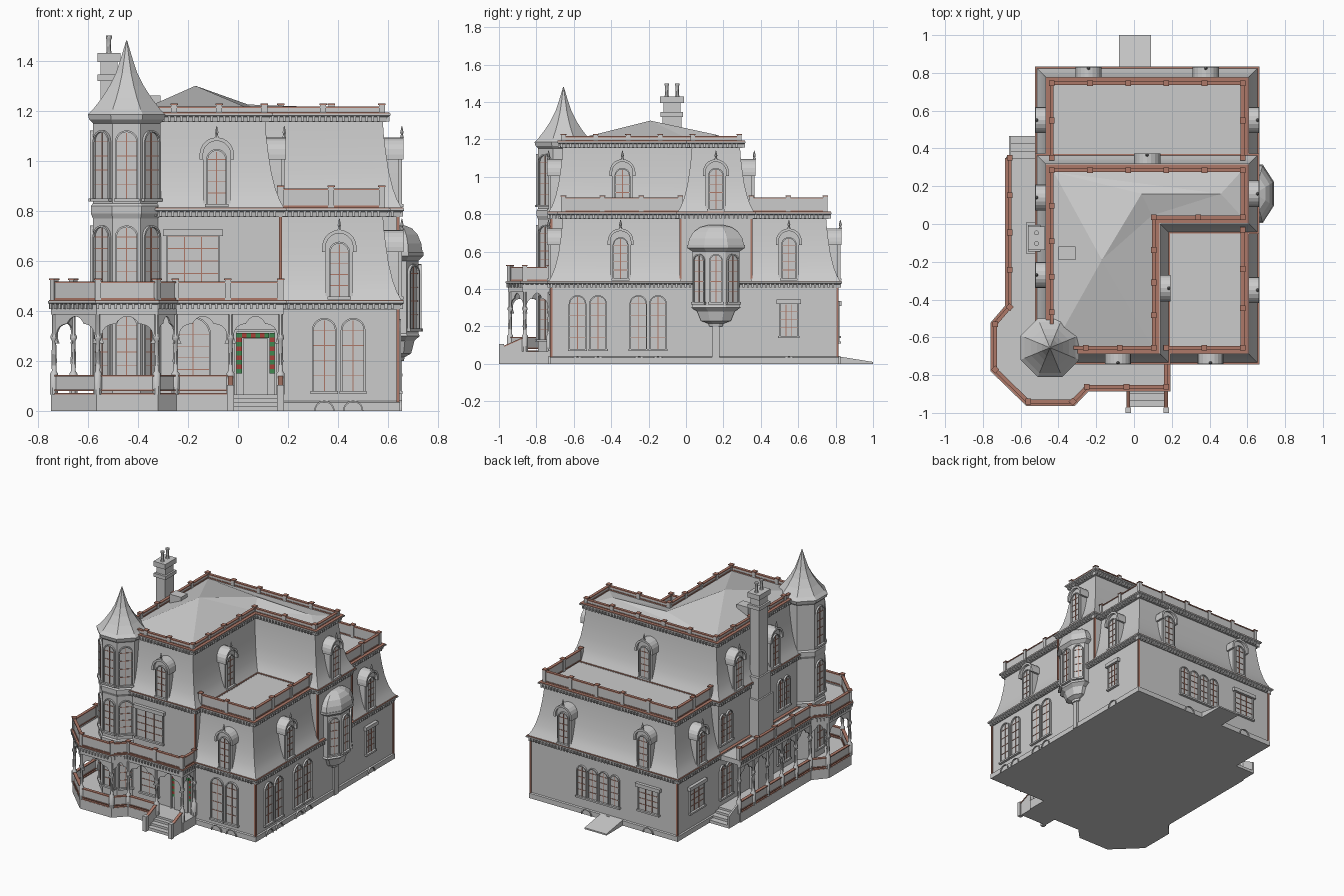
import bpy, bmesh
from math import sin, cos, pi, radians, atan2, hypot
from mathutils import Matrix, Vector

if "Cube" in bpy.data.objects:
    bpy.data.objects.remove(bpy.data.objects["Cube"])

parts = {}
I = Matrix.Identity(4)

def mat(name, c):
    m = bpy.data.materials.new(name)
    m.diffuse_color = (*c, 1)
    m.use_nodes = True
    m.node_tree.nodes["Principled BSDF"].inputs["Base Color"].default_value = m.diffuse_color
    return m
TRIM = mat("terracotta", (0.42, 0.19, 0.14))
MATS = {"trim": TRIM, "muntins": TRIM, "green_panes": mat("green", (0.05, 0.25, 0.08)),
        "red_panes": mat("red", (0.4, 0.05, 0.04))}

def B(name):
    return parts.setdefault(name, bmesh.new()) if name not in parts else parts[name]

def prism(name, pts, vec, M=I):
    bm, v = B(name), Vector(vec)
    a = [bm.verts.new(M @ Vector(p)) for p in pts]
    b = [bm.verts.new(M @ (Vector(p) + v)) for p in pts]
    bm.faces.new(a); bm.faces.new(b[::-1])
    for i in range(len(a)):
        j = (i + 1) % len(a)
        bm.faces.new((a[i], b[i], b[j], a[j]))

def slab(name, poly, z0, z1):
    prism(name, [(x, y, z0) for x, y in poly], (0, 0, z1 - z0))

def box(name, x0, x1, y0, y1, z0, z1, M=I):
    prism(name, [(x0, y0, z0), (x1, y0, z0), (x1, y1, z0), (x0, y1, z0)], (0, 0, z1 - z0), M)

def frame(x, y, deg):  # local -y points out of the wall
    return Matrix.Translation((x, y, 0)) @ Matrix.Rotation(radians(deg), 4, 'Z')

def offset(path, d, closed=False):
    P, n, out = [Vector(p) for p in path], len(path), []
    for i in range(n):
        e = [(P[(k + 1) % n] - P[k]).normalized() for k in ((i - 1) % n, i)]
        if not closed and i == 0: e[0] = e[1]
        if not closed and i == n - 1: e[1] = e[0]
        a, b = [Vector((t.y, -t.x)) for t in e]
        out.append(tuple(P[i] + (a + b) / (1 + a.dot(b)) * d))
    return out

def sweep(name, path, prof, closed=False, solid=True):
    bm, n, m = B(name), len(path), len(prof)
    R = [[bm.verts.new((*p, z)) for p in offset(path, d, closed)] for d, z in prof]
    for k in range(m if solid else m - 1):
        a, b = R[k], R[(k + 1) % m]
        for i in range(n if closed else n - 1):
            j = (i + 1) % n
            bm.faces.new((a[i], a[j], b[j], b[i]))
    if solid and not closed:
        bm.faces.new([r[0] for r in R]); bm.faces.new([r[-1] for r in R][::-1])

def along(path, step, closed=False):
    pts = list(path) + ([path[0]] if closed else [])
    out = []
    for (x0, y0), (x1, y1) in zip(pts, pts[1:]):
        n = max(1, round(hypot(x1 - x0, y1 - y0) / step))
        a = atan2(y1 - y0, x1 - x0) * 180 / pi
        out += [(x0 + (x1 - x0) * k / n, y0 + (y1 - y0) * k / n, a) for k in range(n)]
    return out if closed else out + [(*pts[-1], a)]

def lathe(name, x, y, prof, n=8, sx=1):  # prof holds (apothem, z)
    bm, R = B(name), []
    for r, z in prof:
        r /= cos(pi / n)
        R.append([bm.verts.new((x + sx * r * cos((i + .5) * 2 * pi / n), y + r * sin((i + .5) * 2 * pi / n), z)) for i in range(n)])
    for a, b in zip(R, R[1:]):
        for i in range(n):
            bm.faces.new((a[i], a[(i + 1) % n], b[(i + 1) % n], b[i]))
    bm.faces.new(R[0][::-1]); bm.faces.new(R[-1])

def arch(w, z0, z1, y=0, n=10):
    r = w / 2
    return [(-r, y, z0)] + [(-r * cos(pi * k / n), y, z1 - r + r * sin(pi * k / n)) for k in range(n + 1)] + [(r, y, z0)]

def rect(w, z0, z1, y=0):
    return [(-w / 2, y, z0), (-w / 2, y, z1), (w / 2, y, z1), (w / 2, y, z0)]

def band(name, f, w, z0, z1, t, y0, y1, M):  # raised surround
    o, i = f(w + 2 * t, z0, z1 + t, y0), f(w, z0, z1, y0)
    for k in range(len(o) - 1):
        prism(name, [o[k], o[k + 1], i[k + 1], i[k]], (0, y1 - y0, 0), M)

def window(M, w, z0, z1, round_top=True, cols=2, rows=4):
    f = arch if round_top else rect
    prism("window_glass", f(w, z0, z1, -.003), (0, .006, 0), M)
    band("window_frames", f, w, z0, z1, .007, -.012, 0, M)
    box("window_sills", -w / 2 - .012, w / 2 + .012, -.018, 0, z0 - .012, z0, M)
    top = z1 - (w / 2 if round_top else 0)
    for k in range(1, cols):
        x = w * (k / cols - .5)
        box("muntins", x - .002, x + .002, -.006, 0, z0, z1 - .004, M)
    for k in range(1, rows + 1):
        z = z0 + (top - z0) * k / rows
        box("muntins", -w / 2, w / 2, -.006, 0, z - .0015, z + .0015, M)
    if not round_top:
        box("lintels", -w / 2 - .02, w / 2 + .02, -.022, 0, z1, z1 + .025, M)

def cornice(path, z, closed=False, d=0):
    sweep("cornices", path, [(d - .01, z - .02), (d + .008, z - .02), (d + .012, z), (d + .024, z + .006), (d + .024, z + .014), (d - .01, z + .014)], closed)
    sweep("trim", path, [(d, z + .014), (d + .021, z + .014), (d + .021, z + .018), (d, z + .018)], closed)
    for x, y, a in along(offset(path, d, closed), .024, closed):
        box("dentils", -.005, .005, -.02, 0, z - .018, z + .004, frame(x, y, a))

def parapet(path, z, h, closed=False):
    sweep("parapet_panels", path, [(-.006, z), (.006, z), (.006, z + h), (-.006, z + h)], closed)
    for zz in (z + .004, z + h - .004):
        sweep("trim", path, [(-.01, zz), (.01, zz), (.01, zz + .007), (-.01, zz + .007)], closed)
    for x, y, a in along(path, .195, closed):
        M = frame(x, y, a)
        box("parapet_posts", -.012, .012, -.012, .012, z, z + h + .008, M)
        box("trim", -.015, .015, -.015, .015, z + h + .008, z + h + .014, M)

def dormer(x, y, deg, z):
    M = frame(x, y, deg)
    prism("dormers", arch(.11, z, z + .265, -.004), (0, .09, 0), M)
    band("dormer_hoods", arch, .11, z + .19, z + .265, .014, -.022, .08, M)
    window(frame(x, y, deg) @ Matrix.Translation((0, -.004, 0)), .07, z + .012, z + .225)
    p = M @ Vector((0, -.015, 0))
    lathe("finials", p.x, p.y, [(.008, z + .278), (.004, z + .29), (.007, z + .298), (.001, z + .325)], 6)

# Walls: full ground floor, L-shaped second storey
G = [(-.5, -.72), (.64, -.72), (.64, .81), (-.5, .81)]
U = [(-.5, -.72), (.17, -.72), (.17, -.03), (.64, -.03), (.64, .35), (-.5, .35)]
FRONT, BACK = [(.17, -.72), (.64, -.72), (.64, -.03)], [(.64, .35), (.64, .81), (-.5, .81), (-.5, .35)]
slab("ground_floor_walls", G, 0, .43)
slab("second_floor_walls", U, .43, .8)
sweep("plinth", G, [(0, 0), (.008, 0), (.008, .035), (0, .04)], True)
cornice(G, .425, True)
cornice(U, .795, True)
for x, y, z0, z1 in [(.64, -.72, 0, .41), (.64, .81, 0, .41), (-.5, .81, 0, .41), (.17, -.72, .45, .78), (.64, -.03, .45, .78), (.64, .35, .45, .78)]:
    box("trim", x - .006, x + .006, y - .006, y + .006, z0, z1)

# Flared mansard roofs, flat decks and parapets
def mansard(name, path, z, closed=False):
    sweep(name, path, [(.015, z), (-.004, z + .035), (-.021, z + .08), (-.038, z + .15), (-.05, z + .23), (-.058, z + .30), (-.062, z + .36)], closed, False)
mansard("upper_mansard", U, .81, True)
mansard("front_mansard", FRONT, .44)
mansard("back_mansard", BACK, .44)
slab("front_deck", [(.17, -.66), (.58, -.66), (.58, -.03), (.17, -.03)], .79, .808)
slab("back_deck", [(-.44, .35), (.58, .35), (.58, .75), (-.44, .75)], .79, .808)
top = offset(U, -.065, True)
slab("upper_deck", top, 1.16, 1.185)
cornice(U, 1.175, True, -.055)
parapet(top, 1.185, .03, True)
for p in (FRONT, BACK):
    cornice(p, .795, False, -.055)
    parapet(offset(p, -.065), .81, .077)

# Low hipped roof and hatch
bm = B("hip_roof")
v = [bm.verts.new((*p, 1.187)) for p in offset(U, -.075, True)]
P, R1, R2 = [bm.verts.new(p) for p in [(-.17, -.19, 1.3), (.04, .16, 1.225), (.46, .16, 1.21)]]
F, E, D, C, Bk, A = v
for f in [(A, F, P), (F, E, P), (E, D, P), (D, R1, P), (D, C, R2), (D, R2, R1), (C, Bk, R2), (Bk, A, R2), (A, R1, R2), (A, P, R1)]:
    bm.faces.new(f)
box("roof_hatch", -.4, -.31, -.19, -.12, 1.2, 1.262)

# Dormers
for x, y, deg, z in [(.405, -.72, 0, .445), (.64, -.35, 90, .445), (.64, .55, 90, .445), (.38, .81, 180, .445), (-.24, .81, 180, .445), (-.5, .55, -90, .445),
                     (-.085, -.72, 0, .815), (.17, -.34, 90, .815), (.64, .16, 90, .815), (.07, .35, 180, .815), (-.5, .14, -90, .815), (-.5, -.27, -90, .815)]:
    dormer(x, y, deg, z)

# Windows on the walls
for x in (.345, .46): window(frame(x, -.72, 0), .085, .08, .365)
for y in (-.58, -.47, -.255, -.15): window(frame(.64, y, 90), .08, .08, .36)
for x in (-.015, .07, .155, .24): window(frame(x, .81, 180), .065, .12, .33)
for x, y, deg, w, z0, z1 in [(.64, .55, 90, .09, .15, .32), (-.28, .81, 180, .15, .15, .31), (-.5, .6, -90, .15, .15, .31), (-.18, -.72, 0, .2, .5, .7)]:
    window(frame(x, y, deg), w, z0, z1, False, 3)
for y in (.24, .31, -.33, -.4):
    window(frame(-.5, y, -90), .055, .5, .7)
    window(frame(-.5, y, -90), .055, .12, .34)
window(frame(-.18, -.72, 0), .13, .12, .37)
for x, y, deg in [(.345, -.72, 0), (.46, -.72, 0), (.64, -.58, 90), (.64, -.47, 90), (.64, -.25, 90), (.64, -.15, 90), (.64, .55, 90), (.03, .81, 180), (.2, .81, 180), (-.28, .81, 180)]:
    band("basement_lights", arch, .07, 0, .036, .006, -.016, 0, frame(x, y, deg))

# Octagonal corner turret with a flared spire
TX, TY = -.445, -.655
lathe("turret", TX, TY, [(.135, 0), (.135, .41), (.142, .42), (.142, .46), (.135, .47), (.135, .77), (.143, .79), (.143, .82), (.135, .83), (.135, 1.15), (.15, 1.165), (.155, 1.185)])
lathe("turret_spire", TX, TY, [(.155, 1.185), (.135, 1.205), (.1, 1.25), (.068, 1.3), (.043, 1.35), (.023, 1.41), (.002, 1.48)])
for deg in (-90, -45, 0, 45):
    M = frame(TX, TY, deg) @ Matrix.Translation((0, -.135, 0))
    for z0, z1 in [(.13, .38), (.51, .735), (.85, 1.115)]:
        window(M, .078, z0, z1)

# Oriel bay on the right side
lathe("oriel", .64, .16, [(.035, .2), (.04, .215), (.08, .23), (.1, .28), (.132, .3), (.125, .31), (.125, .6), (.155, .62), (.155, .635)], 8, .65)
lathe("oriel_dome", .64, .16, [(.15, .635), (.142, .67), (.12, .705), (.085, .73), (.04, .742)], 8, .65)
box("oriel_pier", .63, .655, .14, .18, 0, .21)
for x, y, deg in [(.722, .16, 90), (.6975, .2484, 123), (.6975, .0716, 57)]:
    window(frame(x, y, deg), .06, .33, .58)

# Chimney on the left wall with two pots
for x0, x1, y0, y1, z0, z1 in [(-.57, -.49, -.16, .01, 0, .7), (-.56, -.49, -.145, -.005, .7, .85), (-.55, -.48, -.125, -.025, .85, 1.33), (-.562, -.47, -.135, -.015, 1.32, 1.345),
                               (-.55, -.482, -.12, -.03, 1.345, 1.395), (-.562, -.47, -.138, -.012, 1.395, 1.43)]:
    box("chimney", x0, x1, y0, y1, z0, z1)
for y in (-.103, -.047):
    lathe("chimney_pots", -.516, y, [(.012, 1.43), (.009, 1.44), (.009, 1.485), (.012, 1.49), (.012, 1.5)])

# Wraparound veranda: deck, roof, rails, columns and cusped arches
V = [(-.658, .35), (-.658, -.44), (-.735, -.53), (-.735, -.77), (-.56, -.94), (-.325, -.94), (-.25, -.862), (.17, -.862), (.17, -.73)]
house = [(.17, -.7), (-.48, -.7), (-.48, .35)]
slab("veranda_deck", offset(V, .012) + house, 0, .066)
slab("veranda_roof", offset(V, .012) + house, .4, .435)
cornice(V, .425)
rail = V[:7] + [(-.03, -.862)]
sweep("veranda_rail", rail, [(-.006, .082), (.006, .082), (.006, .14), (-.006, .14)])
for z in (.066, .08, .138):
    sweep("trim", rail, [(-.011, z), (.011, z), (.011, z + .006), (-.011, z + .006)])
sweep("veranda_beam", V, [(-.012, .385), (.012, .385), (.012, .41), (-.012, .41)])
parapet(V, .44, .075)
cols = along(rail, .17) + [(.17, -.862, 0), (.17, -.73, 90)]
for x, y, a in cols:
    lathe("veranda_columns", x, y, [(.016, .066), (.016, .15), (.009, .16), (.011, .2), (.008, .28), (.014, .29), (.014, .3), (.009, .31), (.009, .385)])
for (x0, y0, _), (x1, y1, _) in zip(cols, cols[1:]):
    w = hypot(x1 - x0, y1 - y0) / 2
    pts = [(-w, -.004, .388), (-w, -.004, .27)]
    for k in range(25):
        t = pi * k / 24
        r = .78 + .16 * abs(sin(3 * t))
        pts.append((-w * r * cos(t), -.004, .27 + .115 * r * sin(t)))
    prism("veranda_arches", pts + [(w, -.004, .27), (w, -.004, .388)], (0, .008, 0),
          frame((x0 + x1) / 2, (y0 + y1) / 2, atan2(y1 - y0, x1 - x0) * 180 / pi))

# Front steps with sloping sides, rear side steps, cellar hatch
for k in range(3):
    box("front_steps", -.03, .17, -.9 - .035 * k, -.86, 0, .052 - .016 * k)
    box("side_steps", -.655, -.5, .34, .385 + .04 * k, 0, .052 - .016 * k)
for x in (-.03, .17):
    prism("step_sides", [(x - .006, -.86, 0), (x - .006, -.86, .14), (x - .006, -.985, .085), (x - .006, -.985, 0)], (.012, 0, 0))
    prism("trim", [(x - .01, -.86, .14), (x - .01, -.86, .147), (x - .01, -.985, .092), (x - .01, -.985, .085)], (.02, 0, 0))
    box("step_posts", x - .014, x + .014, -1, -.972, 0, .105)
prism("side_step_rail", [(-.662, .35, 0), (-.662, .35, .14), (-.662, .465, .085), (-.662, .465, 0)], (.012, 0, 0))
prism("cellar_hatch", [(-.08, .8, 0), (-.08, 1, 0), (-.08, 1, .01), (-.08, .8, .042)], (.17, 0, 0))

# Front door with coloured panes around it
box("front_door", .02, .12, -.732, -.71, .066, .29)
band("door_frame", rect, .15, .066, .315, .01, -.015, 0, frame(.07, -.72, 0))
for k in range(9):
    for x in (-.005, .125):
        box(("green_panes", "red_panes")[k % 2], x, x + .02, -.726, -.71, .15 + k * .018, .168 + k * .018)
for k in range(6):
    box(("red_panes", "green_panes")[k % 2], .015 + k * .0183, .0333 + k * .0183, -.727, -.71, .292, .312)

# Turn every collected part into an object
for name, bm in parts.items():
    bmesh.ops.recalc_face_normals(bm, faces=bm.faces)
    if name.endswith("mansard"):  # open shells: make sure they face outward
        f = max(bm.faces, key=lambda f: f.calc_center_median().x)
        if f.normal.x < 0: bmesh.ops.reverse_faces(bm, faces=bm.faces)
    me = bpy.data.meshes.new(name)
    bm.to_mesh(me); bm.free()
    ob = bpy.data.objects.new(name, me)
    bpy.context.collection.objects.link(ob)
    if name in MATS: me.materials.append(MATS[name])
    if name.endswith(("mansard", "dormers", "hoods", "columns", "pots")):
        bpy.ops.object.select_all(action='DESELECT')
        ob.select_set(True)
        bpy.context.view_layer.objects.active = ob
        bpy.ops.object.shade_smooth_by_angle(angle=radians(40))
